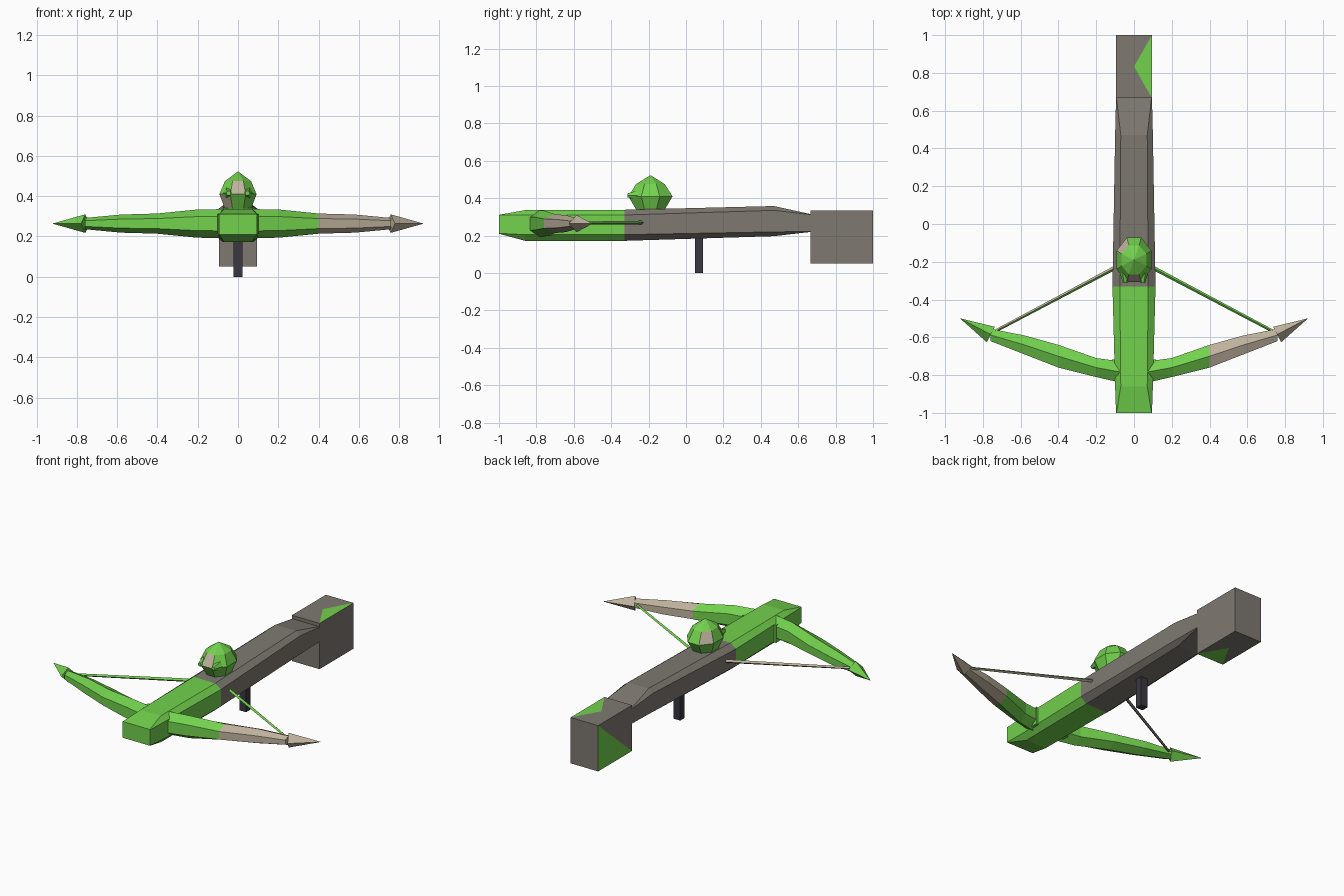
import bpy, bmesh
from math import sin, cos, pi, radians
from mathutils import Vector

if "Cube" in bpy.data.objects:
    bpy.data.objects.remove(bpy.data.objects["Cube"])


def material(name, rgb):
    m = bpy.data.materials.new(name)
    m.diffuse_color = (*rgb, 1)
    m.use_nodes = True
    m.node_tree.nodes["Principled BSDF"].inputs["Base Color"].default_value = m.diffuse_color
    return m


MATS = [material("green", (0.17, 0.64, 0.075)), material("wood_grey", (0.21, 0.19, 0.165)),
        material("tan", (0.52, 0.45, 0.34)), material("dark", (0.04, 0.04, 0.05))]
GREEN, GREY, TAN, DARK = range(4)


def finish(name, bm, pick):
    """Make an object; pick(face) returns the colour slot of each face."""
    bmesh.ops.recalc_face_normals(bm, faces=bm.faces)
    bm.normal_update()
    for f in bm.faces:
        f.material_index = pick(f)
    me = bpy.data.meshes.new(name)
    bm.to_mesh(me)
    bm.free()
    for m in MATS:
        me.materials.append(m)
    ob = bpy.data.objects.new(name, me)
    bpy.context.collection.objects.link(ob)
    return ob


def loft(name, rings, pick):
    """Skin a list of equal-length rings and cap both ends."""
    bm = bmesh.new()
    vs = [[bm.verts.new(p) for p in r] for r in rings]
    n = len(rings[0])
    for a, b in zip(vs, vs[1:]):
        for i in range(n):
            j = (i + 1) % n
            bm.faces.new((a[i], a[j], b[j], b[i]))
    bm.faces.new(vs[0][::-1])
    bm.faces.new(vs[-1])
    bmesh.ops.remove_doubles(bm, verts=bm.verts, dist=1e-5)
    return finish(name, bm, pick)


def box(name, x0, x1, y0, y1, z0, z1, colour):
    rings = [[(x0, y0, z), (x1, y0, z), (x1, y1, z), (x0, y1, z)] for z in (z0, z1)]
    return loft(name, rings, lambda f: colour)


# Stock: chamfered beam, y / half width / top half width / side z range / full z range
def stock_ring(y, w, t, s0, s1, z0, z1):
    return [(-w, y, s0), (-t, y, z0), (t, y, z0), (w, y, s0),
            (w, y, s1), (t, y, z1), (-t, y, z1), (-w, y, s1)]


stock = [stock_ring(-1.0, .095, .093, .212, .309, .21, .311),
         stock_ring(-.86, .1, .07, .205, .31, .172, .336),
         stock_ring(-.33, .114, .075, .205, .31, .172, .338),
         stock_ring(.47, .1, .07, .22, .335, .197, .358),
         stock_ring(.67, .095, .093, .222, .312, .22, .314)]
loft("stock", stock, lambda f: GREEN if f.calc_center_median().y < -.33 else GREY)

# Butt block with green triangular patches
bm = bmesh.new()
bmesh.ops.create_cube(bm, size=1)
for v in bm.verts:
    v.co = Vector((v.co.x * .19, .833 + v.co.y * .334, .193 + v.co.z * .285))
bm.normal_update()
ends = [f for f in bm.faces if abs(f.normal.z) > .9]
left = [f for f in bm.faces if f.normal.x < -.9][0]
bmesh.ops.poke(bm, faces=ends)
a = [v for v in left.verts if v.co.y > .9 and v.co.z > .2][0]
b = [v for v in left.verts if v.co.y < .9 and v.co.z < .2][0]
bmesh.utils.face_split(left, a, b)


def butt_colour(f):
    c = f.calc_center_median()
    if f.normal.z > .9 and c.x > .04:
        return GREEN
    if f.normal.z < -.9 and c.y < .77:
        return GREEN
    if f.normal.x < -.9 and c.y > .84:
        return GREEN
    return GREY


finish("butt_block", bm, butt_colour)

# Trigger post
box("trigger_post", -.023, .023, .047, .09, 0, .22, DARK)


# Bow: x, front y, back y, half height
ARM = [(.05, -.845, -.73, .072), (.2, -.81, -.71, .07), (.4, -.76, -.64, .05),
       (.58, -.69, -.59, .045), (.76, -.62, -.555, .028)]
ZC = .264


def bow_ring(s, x, yf, yb, h):
    m = (yf + yb) / 2
    return [(s * x, yf, ZC - h / 2), (s * x, m, ZC - h), (s * x, yb, ZC - h / 2),
            (s * x, yb, ZC + h / 2), (s * x, m, ZC + h), (s * x, yf, ZC + h / 2)]


def rod(name, p, q, r0, r1, sides, pick):
    """Straight tapered bar from p to q."""
    p, q = Vector(p), Vector(q)
    u = (q - p).cross(Vector((0, 0, 1))).normalized()
    w = u.cross(q - p).normalized()
    rings = [[c + r * (cos(2 * pi * i / sides) * u + sin(2 * pi * i / sides) * w)
              for i in range(sides)] for c, r in ((p, r0), (q, r1))]
    return loft(name, rings, pick)


for s, side in ((1, "right"), (-1, "left")):
    tip = TAN if s > 0 else GREEN
    loft(f"bow_arm_{side}", [bow_ring(s, *a) for a in ARM],
         lambda f: TAN if f.calc_center_median().x > .4 else GREEN)
    rod(f"bow_tip_{side}", (s * .758, -.585, ZC), (s * .92, -.5, ZC), .046, .0005, 4,
        lambda f: tip)
    # Strings, with differently coloured undersides and backs
    rod(f"string_{side}", (s * .74, -.57, ZC + .003), (s * .05, -.205, ZC + .005), .008, .011, 4,
        lambda f: GREY if f.normal.z < -.3 else (TAN if s < 0 and f.normal.y > .2 else GREEN))
    box(f"bow_collar_{side}", *sorted((s * .07, s * .117)), -.765, -.718, .2, .31, GREEN)

# Ornament ball: eight-sided with a pointed top
CY = -.19


def oct_ring(z, rx, ry):
    k = cos(pi / 8)
    return [(rx / k * cos(pi / 8 + i * pi / 4), CY + ry / k * sin(pi / 8 + i * pi / 4), z)
            for i in range(8)]


def ball_colour(f):
    c = f.calc_center_median() - Vector((0, CY, 0))
    if c.y < -.06 and abs(c.x) < .02 and .4 < c.z < .48:
        return TAN
    if c.y < -.03 and c.x < -.03 and c.z < .4:
        return TAN
    if c.x < -.03 and c.y > .03 and .4 < c.z < .48:
        return TAN
    return GREEN


loft("ornament_ball", [oct_ring(.32, .06, .065), oct_ring(.345, .068, .08),
                       oct_ring(.41, .092, .118), oct_ring(.475, .065, .077),
                       oct_ring(.523, .0, .0)], ball_colour)

# Small studs on the front of the ball
for s, side in ((1, "right"), (-1, "left")):
    rod(f"stud_{side}", (s * .045, -.26, .415), (s * .047, -.312, .415), .03, .012, 6,
        lambda f: GREEN)
